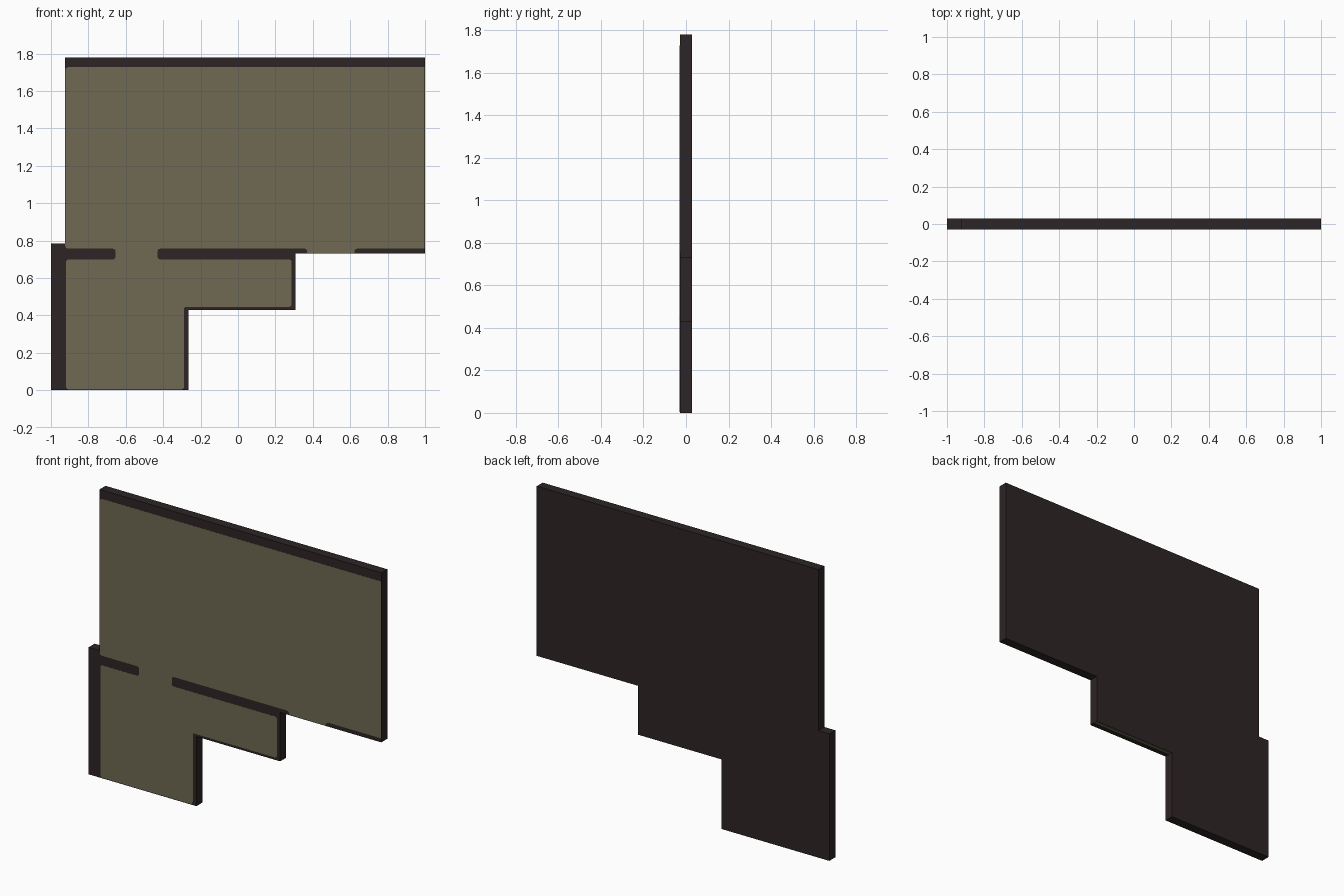
import bpy, bmesh
from mathutils import Vector

if "Cube" in bpy.data.objects:
    bpy.data.objects.remove(bpy.data.objects["Cube"])


def material(name, rgb):
    m = bpy.data.materials.new(name)
    m.diffuse_color = (*rgb, 1)
    m.use_nodes = True
    m.node_tree.nodes["Principled BSDF"].inputs["Base Color"].default_value = m.diffuse_color
    return m


DARK = material("dark brown", (0.027, 0.018, 0.018))
OLIVE = material("olive", (0.156, 0.144, 0.084))
HALF = 0.029   # half the slab thickness
SKIN = 0.001   # thickness of the painted plates


def fillet(points, steps=4):
    """Round every corner (x, z, radius) of a closed outline."""
    out = []
    for i, (x, z, r) in enumerate(points):
        p = Vector((x, z))
        if r == 0:
            out.append(p)
            continue
        a = p + (Vector(points[i - 1][:2]) - p).normalized() * r
        b = p + (Vector(points[(i + 1) % len(points)][:2]) - p).normalized() * r
        for k in range(steps + 1):
            t = k / steps
            out.append(a * (1 - t) ** 2 + p * 2 * t * (1 - t) + b * t * t)
    return out


def plate(name, outline, y0, y1, mat):
    """Extrude an x/z outline from y0 to y1."""
    bm = bmesh.new()
    face = bm.faces.new([bm.verts.new((x, y0, z)) for x, z in outline])
    ext = bmesh.ops.extrude_face_region(bm, geom=[face], use_keep_orig=True)
    moved = [g for g in ext["geom"] if isinstance(g, bmesh.types.BMVert)]
    bmesh.ops.translate(bm, verts=moved, vec=(0, y1 - y0, 0))
    bmesh.ops.recalc_face_normals(bm, faces=bm.faces)
    bmesh.ops.triangulate(bm, faces=[f for f in bm.faces if len(f.verts) > 4])
    me = bpy.data.meshes.new(name)
    bm.to_mesh(me)
    bm.free()
    me.materials.append(mat)
    ob = bpy.data.objects.new(name, me)
    bpy.context.collection.objects.link(ob)
    return ob


# Stepped wall slab
plate("wall_slab", [(-1, 0), (-0.264, 0), (-0.264, 0.43), (0.308, 0.43),
                    (0.308, 0.732), (1, 0.732), (1, 1.78), (-0.926, 1.78),
                    (-0.926, 0.785), (-1, 0.785)], -HALF, HALF, DARK)

# Olive floor: two rooms joined by a doorway, with a second doorway at the edge
R = 0.018
floor = [(-0.92, 0.004, R), (-0.288, 0.004, R), (-0.288, 0.445, R / 2),
         (0.287, 0.445, R), (0.287, 0.699, R), (-0.43, 0.699, R),
         (-0.43, 0.757, R), (0.37, 0.757, R), (0.37, 0.734, 0),
         (0.623, 0.734, 0), (0.623, 0.757, R), (0.998, 0.757, 0),
         (0.998, 1.727, 0), (-0.924, 1.727, R), (-0.924, 0.757, R),
         (-0.655, 0.757, R), (-0.655, 0.699, R), (-0.92, 0.699, R)]
plate("floor_inlay", fillet(floor), -HALF - SKIN, -HALF, OLIVE)

# Olive strip under the ledge, along its back half
plate("ledge_strip", [(-0.264, 0.429), (0.308, 0.429), (0.308, 0.43),
                      (-0.264, 0.43)], 0.006, HALF - 0.003, OLIVE)
